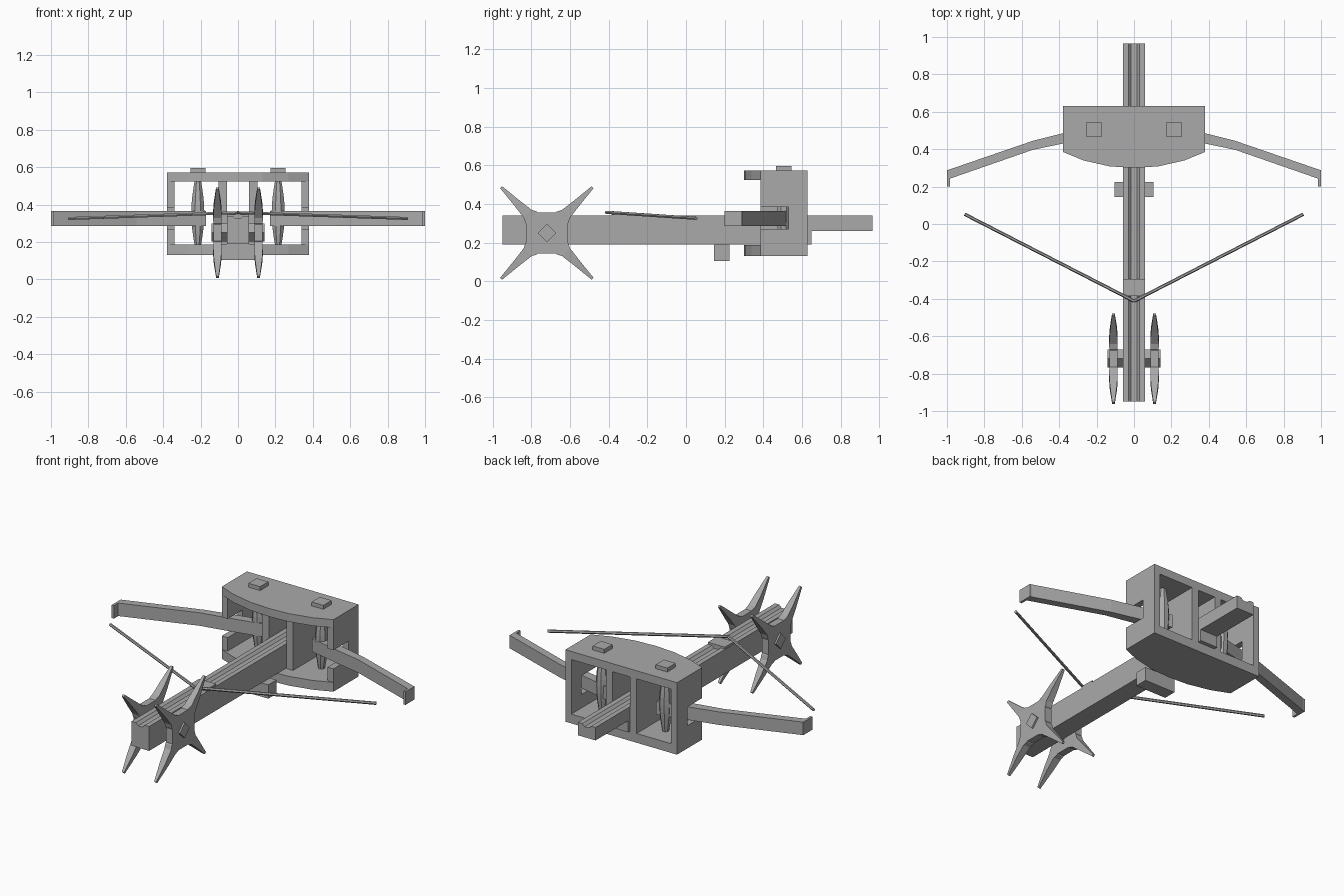
import bpy, bmesh, math
from mathutils import Vector

if "Cube" in bpy.data.objects:
    bpy.data.objects.remove(bpy.data.objects["Cube"])

wood = bpy.data.materials.new("plain_grey")
wood.diffuse_color = (0.4, 0.4, 0.4, 1)
wood.use_nodes = True
wood.node_tree.nodes["Principled BSDF"].inputs["Base Color"].default_value = wood.diffuse_color


def finish(name, bm):
    bmesh.ops.recalc_face_normals(bm, faces=bm.faces)
    me = bpy.data.meshes.new(name)
    bm.to_mesh(me)
    bm.free()
    me.materials.append(wood)
    ob = bpy.data.objects.new(name, me)
    bpy.context.collection.objects.link(ob)
    return ob


def loft(name, rings):
    """Skin a list of equally sized vertex rings and cap both ends."""
    bm = bmesh.new()
    rows = [[bm.verts.new(p) for p in r] for r in rings]
    n = len(rows[0])
    for a, b in zip(rows, rows[1:]):
        for i in range(n):
            j = (i + 1) % n
            bm.faces.new((a[i], a[j], b[j], b[i]))
    bm.faces.new(rows[0])
    bm.faces.new(rows[-1])
    return finish(name, bm)


def extrude(name, profile, axis, lo, hi):
    """Extrude a 2D profile along x, y or z."""
    def put(p, d):
        v = list(p)
        v.insert("xyz".index(axis), d)
        return v
    return loft(name, [[put(p, d) for p in profile] for d in (lo, hi)])


def box(name, x0, x1, y0, y1, z0, z1):
    return extrude(name, [(x0, y0), (x1, y0), (x1, y1), (x0, y1)], "z", z0, z1)


# stock and projecting slider, both with a shallow bolt groove on top
def grooved(bottom):
    return [(-.06, bottom), (.06, bottom), (.06, .34), (.03, .34), (.015, .325),
            (-.015, .325), (-.03, .34), (-.06, .34)]


extrude("stock", grooved(.19), "y", -.95, .65)
extrude("slider", grooved(.26), "y", .65, .965)
box("mount_block", -.105, .105, .145, .225, .105, .19)
box("trigger_block", -.058, .058, -.385, -.295, .325, .352)

# frame plates with a bowed front edge
bow = [(-.38, .385), (-.27, .34), (-.13, .308), (0, .30), (.13, .308), (.27, .34), (.38, .385)]
plate = bow + [(.38, .63), (-.38, .63)]
extrude("frame_bottom", plate, "z", .13, .187)
extrude("frame_top", plate, "z", .523, .573)

notched = [(.385, .187), (.63, .187), (.63, .523), (.385, .523),
           (.385, .385), (.53, .385), (.53, .27), (.385, .27)]

for s, side in ((-1, "left"), (1, "right")):
    # notched outer wall and inner post
    extrude("frame_wall_" + side, notched, "x", *sorted((s * .34, s * .38)))
    box("frame_post_" + side, *sorted((s * .06, s * .105)), .385, .63, .187, .523)

    # twisted cord bundle, swollen at the middle, and its cap
    rings = []
    for k in range(9):
        t = k / 8
        r = .018 + .02 * math.sin(math.pi * t)
        rings.append([(s * .215 + r * math.cos(a), .505 + r * math.sin(a), .18 + .35 * t)
                      for a in (math.tau * i / 8 + math.pi / 8 for i in range(8))])
    loft("cord_bundle_" + side, rings)
    box("cord_cap_" + side, s * .215 - .04, s * .215 + .04, .465, .545, .57, .597)

    # bent bow arm with a hooked tip
    path = [(.17, .478, .535), (.38, .43, .485), (.54, .397, .445), (1.0, .237, .287)]
    loft("bow_arm_" + side, [[(s * x, a, .285), (s * x, b, .285), (s * x, b, .365), (s * x, a, .365)]
                             for x, a, b in path])
    box("bow_tip_" + side, *sorted((s * .985, s * 1.0)), .20, .29, .285, .365)

    # drawn bowstring
    a, b = Vector((s * .905, .052, .326)), Vector((0, -.412, .357))
    d = (b - a).normalized()
    u = d.cross(Vector((0, 0, 1))).normalized()
    v = d.cross(u)
    ring = [u * math.cos(t) * .009 + v * math.sin(t) * .009
            for t in (math.tau * i / 6 for i in range(6))]
    loft("bowstring_" + side, [[p + q for q in ring] for p in (a, b)])

    # hand wheel: flat hub and four tapered spokes
    cx, cy, cz = s * .11, -.72, .25
    hub = [(cy + p * q1, cz + r * q2) for q1, q2, order in
           ((1, 1, 1), (-1, 1, -1), (-1, -1, 1), (1, -1, -1))
           for p, r in ((.107, .045), (.045, .107))[::order]]
    extrude("wheel_hub_" + side, hub, "x", cx - .022, cx + .022)
    for k in range(4):
        t = math.pi / 4 + k * math.pi / 2
        out = Vector((0, math.cos(t), math.sin(t)))
        across = Vector((0, -math.sin(t), math.cos(t)))
        rings = []
        for r, w, h in ((.09, .044, .022), (.115, .042, .022), (.14, .029, .023),
                        (.22, .019, .019), (.335, .007, .007)):
            c = Vector((cx, cy, cz)) + out * r
            rings.append([c + across * (w * i) + Vector((h * j, 0, 0))
                          for i, j in ((-1, -1), (1, -1), (1, 1), (-1, 1))])
        loft(f"wheel_spoke_{side}_{k + 1}", rings)

# diamond axle joining the wheels
extrude("wheel_axle", [(-.768, .25), (-.72, .202), (-.672, .25), (-.72, .298)], "x", -.142, .142)
